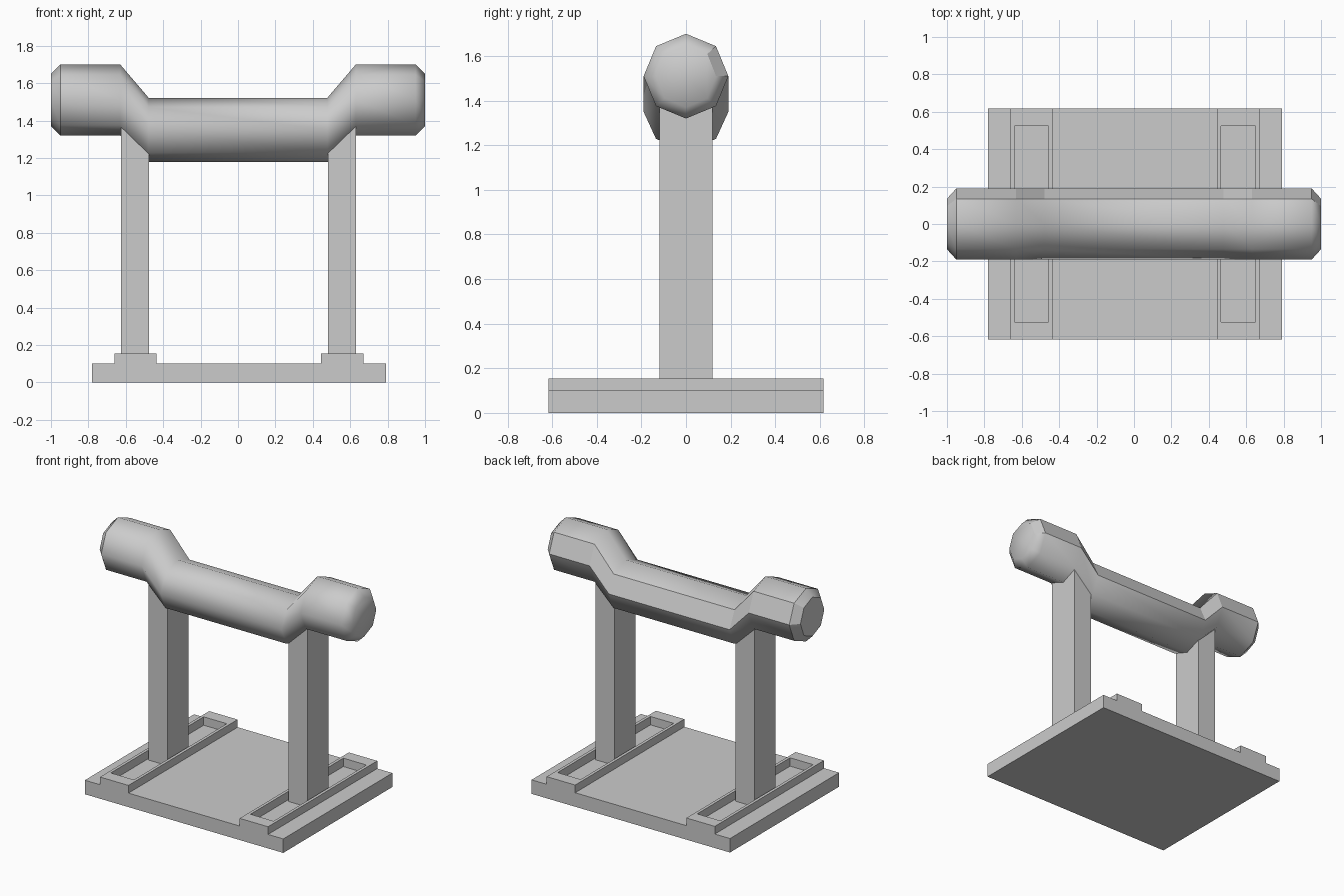
import bpy, bmesh, math
from mathutils import Vector

if "Cube" in bpy.data.objects:
    bpy.data.objects.remove(bpy.data.objects["Cube"])

grey = bpy.data.materials.new("light_grey")
grey.use_nodes = True
grey.diffuse_color = (0.6, 0.6, 0.6, 1)
grey.node_tree.nodes["Principled BSDF"].inputs["Base Color"].default_value = (0.6, 0.6, 0.6, 1)


def finish(bm, name):
    bmesh.ops.recalc_face_normals(bm, faces=bm.faces)
    mesh = bpy.data.meshes.new(name)
    bm.to_mesh(mesh)
    bm.free()
    mesh.materials.append(grey)
    obj = bpy.data.objects.new(name, mesh)
    bpy.context.collection.objects.link(obj)
    return obj


# Base plate with two raised rails, extruded from one profile
RAIL_TOP, PLATE_TOP, DEPTH, SHIFT = 0.155, 0.1, 0.617, 0.005
half = [(0.785, 0), (0.785, PLATE_TOP), (0.665, PLATE_TOP), (0.665, RAIL_TOP),
        (0.44, RAIL_TOP), (0.44, PLATE_TOP)]
profile = half + [(-x, z) for x, z in reversed(half)]
bm = bmesh.new()
face = bm.faces.new([bm.verts.new((x + SHIFT, -DEPTH, z)) for x, z in profile])
ext = bmesh.ops.extrude_face_region(bm, geom=[face], use_keep_orig=True)
back = [v for v in ext["geom"] if isinstance(v, bmesh.types.BMVert)]
bmesh.ops.translate(bm, verts=back, vec=(0, 2 * DEPTH, 0))
bmesh.ops.recalc_face_normals(bm, faces=bm.faces)

# Long slot sunk into each rail
tops = [f for f in bm.faces if f.normal.z > 0.9 and f.calc_center_median().z > 0.15]
for top in tops:
    bmesh.ops.inset_individual(bm, faces=[top], thickness=0.03)
    for v in top.verts:
        v.co.y = math.copysign(0.525, v.co.y)
    walls = bmesh.ops.extrude_discrete_faces(bm, faces=[top])
    floor = walls["faces"][0]
    bmesh.ops.translate(bm, verts=floor.verts, vec=(0, 0, -0.06))
finish(bm, "base_plate")

# Upright posts standing in the slots
for name, x in (("right_post", -0.55), ("left_post", 0.557)):
    bm = bmesh.new()
    bmesh.ops.create_cube(bm, size=1)
    for v in bm.verts:
        v.co = Vector((x + v.co.x * 0.15, v.co.y * 0.236, 0.735 + v.co.z * 1.33))
    finish(bm, name)

# Eight-sided bar, dropped in the middle: (x, centre height, half width, half height)
SIDES = 8
side = [(1.0, 1.51, 0.135, 0.14), (0.95, 1.51, 0.19, 0.19),
        (0.63, 1.51, 0.19, 0.19), (0.478, 1.35, 0.19, 0.172)]
sections = [(-x, z, w, h) for x, z, w, h in side] + side[::-1]
bm = bmesh.new()
rings = []
for x, z, w, h in sections:
    angles = [math.tau * i / SIDES for i in range(SIDES)]
    rings.append([bm.verts.new((x, w * math.cos(a), z + h * math.sin(a))) for a in angles])
for a, b in zip(rings, rings[1:]):
    for i in range(SIDES):
        j = (i + 1) % SIDES
        strip = bm.faces.new((a[i], a[j], b[j], b[i]))
        strip.smooth = i != 0  # the upper back strip stays flat
bm.faces.new(rings[0])
bm.faces.new(rings[-1]).smooth = True
# Crisp rim on the right end
for i in range(SIDES):
    bm.edges.get((rings[1][i], rings[1][(i + 1) % SIDES])).smooth = False
finish(bm, "cross_bar")
